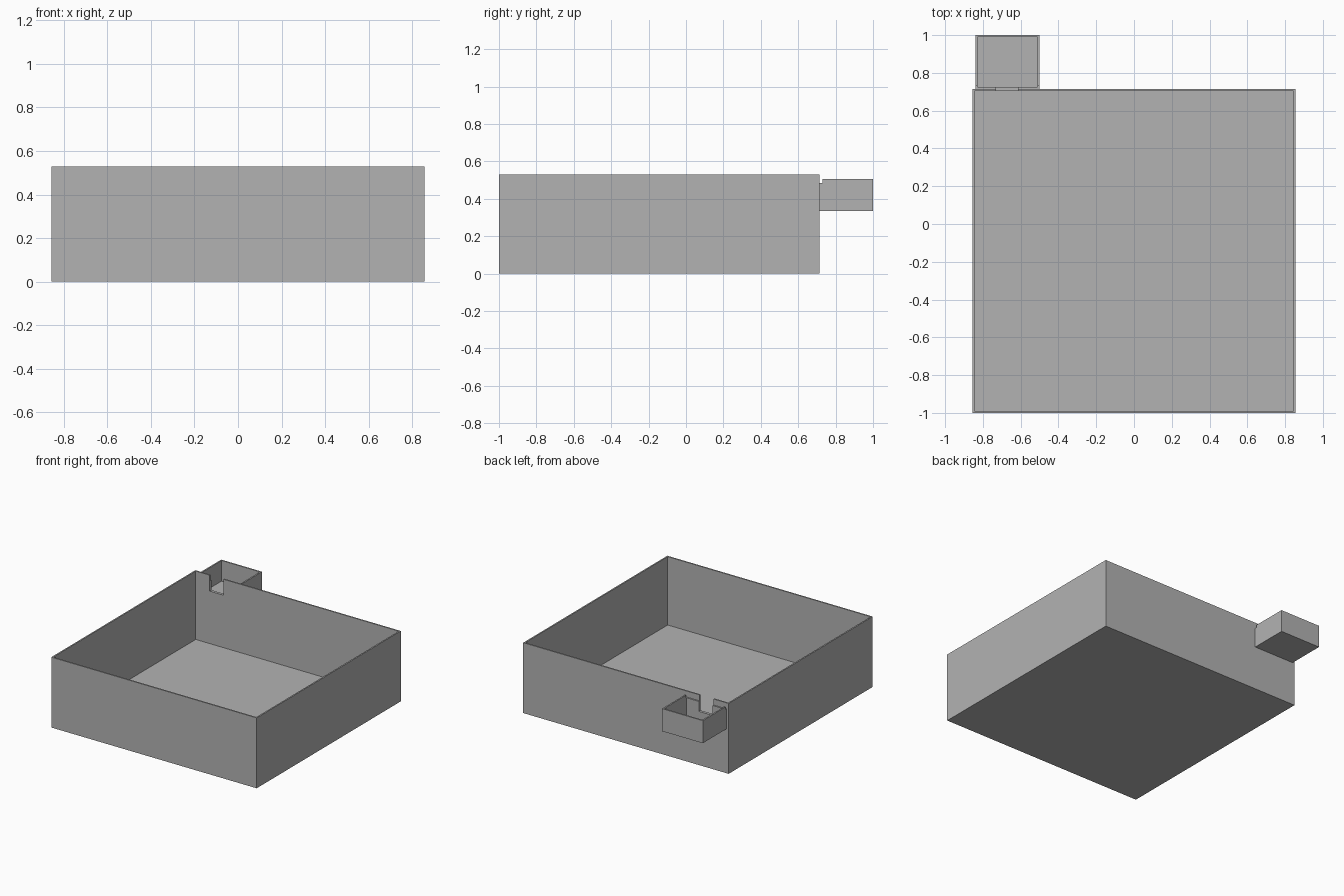
import bpy
import bmesh
from mathutils import Vector

cube = bpy.data.objects.get("Cube")
if cube:
    bpy.data.objects.remove(cube, do_unlink=True)

WALL = 0.015

grey = bpy.data.materials.new("plain_grey")
grey.use_nodes = True
colour = (0.45, 0.45, 0.45, 1)
grey.diffuse_color = colour
grey.node_tree.nodes["Principled BSDF"].inputs["Base Color"].default_value = colour


def box(name, low, high, hollow=False):
    """Box between two corners; a hollow one is an open-topped tray."""
    low, high = Vector(low), Vector(high)
    bm = bmesh.new()
    bmesh.ops.create_cube(bm, size=1)
    bmesh.ops.scale(bm, vec=high - low, verts=bm.verts)
    bmesh.ops.translate(bm, vec=(low + high) / 2, verts=bm.verts)
    if hollow:
        # Inset the top for the rim, then push it down to the floor
        top = max(bm.faces, key=lambda f: f.calc_center_median().z)
        bmesh.ops.inset_region(bm, faces=[top], thickness=WALL)
        sunk = bmesh.ops.extrude_discrete_faces(bm, faces=[top])["faces"][0]
        depth = high.z - low.z - WALL
        bmesh.ops.translate(bm, vec=(0, 0, -depth), verts=sunk.verts)
    bmesh.ops.recalc_face_normals(bm, faces=bm.faces)
    mesh = bpy.data.meshes.new(name)
    bm.to_mesh(mesh)
    bm.free()
    mesh.materials.append(grey)
    obj = bpy.data.objects.new(name, mesh)
    bpy.context.collection.objects.link(obj)
    return obj


def cut(target, low, high):
    """Remove a box-shaped volume from the target."""
    cutter = box("cutter", low, high)
    cutter.hide_render = True
    mod = target.modifiers.new("cut", "BOOLEAN")
    mod.operation = "DIFFERENCE"
    mod.solver = "EXACT"
    mod.object = cutter
    bpy.context.view_layer.objects.active = target
    bpy.ops.object.modifier_apply(modifier=mod.name)
    bpy.data.objects.remove(cutter, do_unlink=True)


# Large open basin and the small tray hung on its back wall
BACK = 0.715
basin = box("basin", (-0.856, -1, 0), (0.856, BACK, 0.53), hollow=True)
tray = box("side_tray", (-0.84, BACK, 0.335), (-0.5, 1, 0.505), hollow=True)

# Lowered tray wall beside the basin
cut(tray, (-0.9, BACK - 0.1, 0.485), (-0.4, BACK + WALL, 0.6))

# Spillway notch through both adjoining walls
for part in (basin, tray):
    cut(part, (-0.73, BACK - 0.05, 0.41), (-0.615, BACK + 0.05, 0.6))
